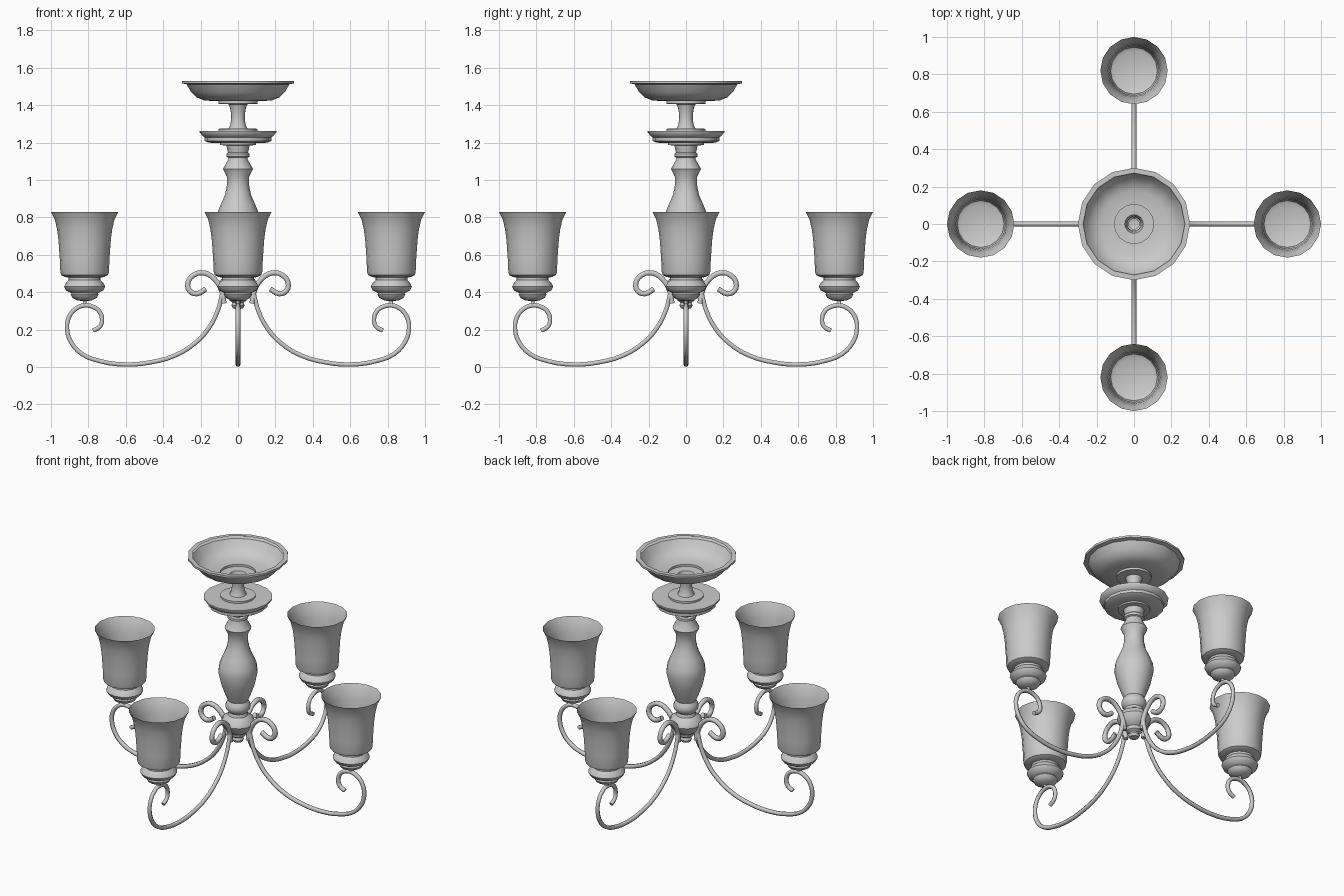
import bpy, bmesh, math
from mathutils import Matrix

if "Cube" in bpy.data.objects:
    bpy.data.objects.remove(bpy.data.objects["Cube"])

SIDES = 16


def link(name, data, matrix=None):
    ob = bpy.data.objects.new(name, data)
    bpy.context.collection.objects.link(ob)
    if matrix:
        ob.matrix_world = matrix
    return ob


def lathe(name, profile, angle=40):
    """Spin an (r, z) profile, listed bottom to top, into a mesh."""
    bm = bmesh.new()
    rings = []
    for r, z in profile:
        if r == 0:
            rings.append([bm.verts.new((0, 0, z))] * SIDES)
        else:
            rings.append([bm.verts.new((r * math.cos(a), r * math.sin(a), z))
                          for a in (2 * math.pi * i / SIDES for i in range(SIDES))])
    for lo, hi in zip(rings, rings[1:]):
        for i in range(SIDES):
            j = (i + 1) % SIDES
            bm.faces.new(list(dict.fromkeys((lo[i], lo[j], hi[j], hi[i]))))
    me = bpy.data.meshes.new(name)
    bm.to_mesh(me)
    bm.free()
    me.shade_smooth()
    me.set_sharp_from_angle(angle=math.radians(angle))
    return me


def tube(name, points, radius):
    """Round rod along (x, z) points."""
    cu = bpy.data.curves.new(name, 'CURVE')
    cu.dimensions = '3D'
    cu.bevel_depth = radius
    cu.bevel_resolution = 1
    cu.resolution_u = 3
    cu.use_fill_caps = True
    sp = cu.splines.new('BEZIER')
    sp.bezier_points.add(len(points) - 1)
    for bp, (x, z) in zip(sp.bezier_points, points):
        bp.co = (x, 0, z)
        bp.handle_left_type = bp.handle_right_type = 'AUTO'
    return cu


# Central column, from the finial up to the disc
link("column", lathe("column", [
    (0, .308), (.028, .315), (.035, .33), (.028, .345), (.045, .355), (.05, .375),
    (.065, .385), (.09, .41), (.102, .44), (.09, .47), (.06, .49), (.055, .51),
    (.072, .53), (.076, .55), (.068, .57), (.06, .585), (.075, .62), (.1, .69),
    (.118, .77), (.112, .82), (.092, .87), (.07, .92), (.06, .97), (.06, 1.02),
    (.08, 1.06), (.052, 1.11), (.052, 1.12), (.062, 1.125), (.062, 1.14),
    (.054, 1.148), (.062, 1.185), (.095, 1.187), (.095, 1.197)]))

# Stepped disc under the neck
link("disc", lathe("disc", [
    (.095, 1.197), (.16, 1.2), (.178, 1.21), (.178, 1.228), (.188, 1.235),
    (.205, 1.255), (.205, 1.262), (.105, 1.262), (.105, 1.274), (.05, 1.276)]))

# Neck and open ceiling canopy
link("neck", lathe("neck", [
    (.05, 1.276), (.04, 1.3), (.036, 1.335), (.04, 1.375), (.05, 1.405),
    (.105, 1.408), (.105, 1.422)]))
link("canopy", lathe("canopy", [
    (.105, 1.422), (.18, 1.425), (.22, 1.442), (.25, 1.47), (.275, 1.512),
    (.3, 1.517), (.3, 1.53), (.272, 1.53)]))

# Shared data for the four arms
arm = tube("arm", [
    (.775, .195), (.738, .217), (.727, .255), (.743, .3), (.775, .322), (.818, .33),
    (.866, .313), (.904, .267), (.914, .203), (.893, .134), (.834, .07), (.738, .032),
    (.604, .014), (.47, .025), (.337, .062), (.23, .128), (.16, .203), (.107, .305),
    (.086, .385), (.075, .43)], .0135)
scroll = tube("scroll", [
    (.075, .34), (.088, .41), (.125, .47), (.18, .503), (.235, .493), (.268, .45),
    (.258, .407), (.22, .392), (.172, .418)], .016)
cup = lathe("cup", [
    (.01, .325), (.01, .352), (.04, .357), (.065, .37), (.075, .388), (.07, .395),
    (.1, .41), (.11, .43), (.1, .45), (.085, .465), (.085, .478), (.105, .482)])
shade = lathe("shade", [
    (0, .482), (.105, .482), (.125, .492), (.13, .51), (.133, .58), (.14, .68),
    (.148, .74), (.16, .79), (.18, .83)])

# Repeat every quarter turn
for i, side in enumerate(("right", "back", "left", "front")):
    turn = Matrix.Rotation(i * math.pi / 2, 4, 'Z')
    out = turn @ Matrix.Translation((.82, 0, 0))
    link(side + "_arm", arm, turn)
    link(side + "_scroll", scroll, turn)
    link(side + "_cup", cup, out)
    link(side + "_shade", shade, out)
